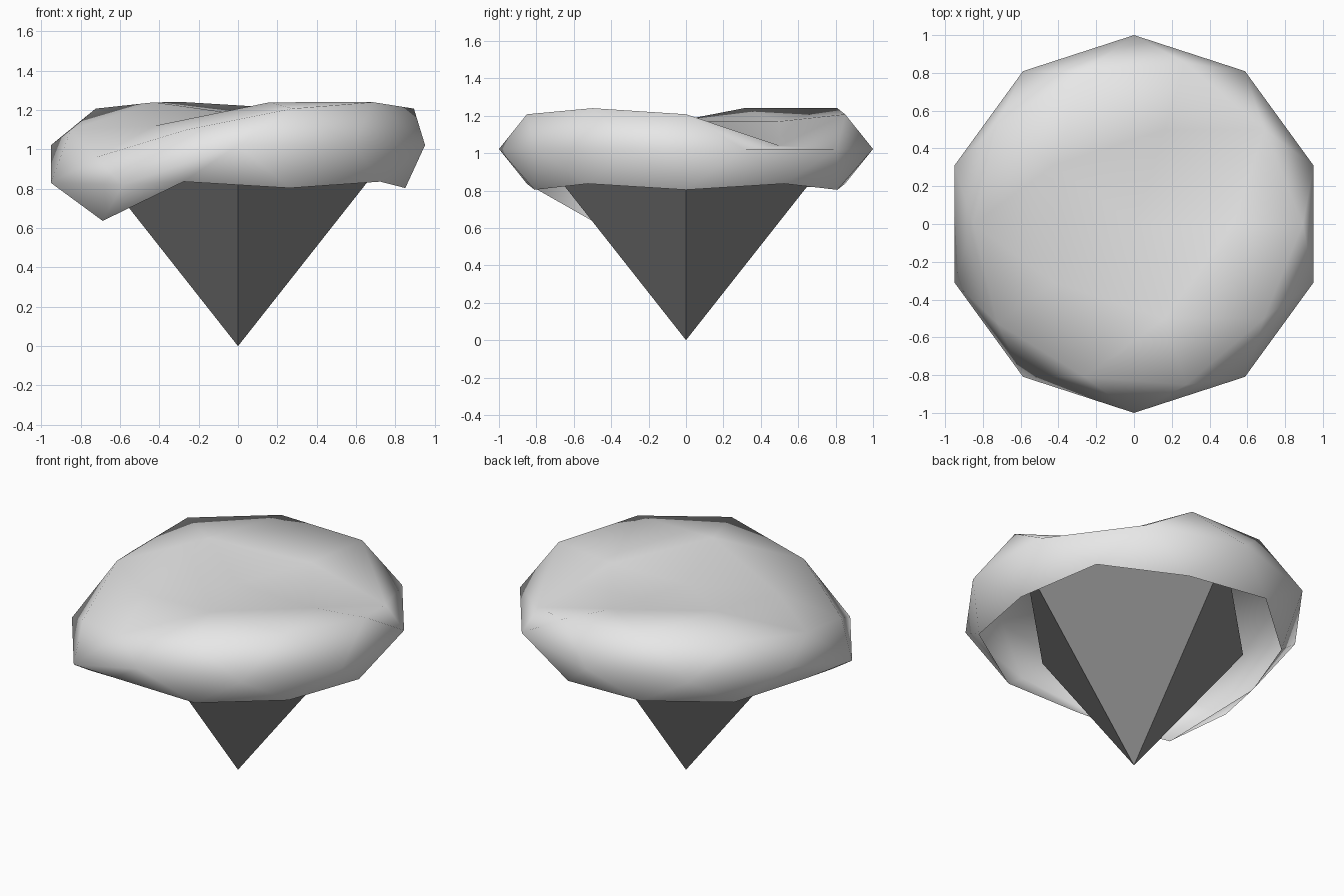
import bpy, bmesh, math

if "Cube" in bpy.data.objects:
    bpy.data.objects.remove(bpy.data.objects["Cube"])


def make_material(name, grey):
    m = bpy.data.materials.new(name)
    m.diffuse_color = (grey, grey, grey, 1)
    m.use_nodes = True
    m.node_tree.nodes["Principled BSDF"].inputs["Base Color"].default_value = m.diffuse_color
    return m


def add_object(name, bm, material):
    mesh = bpy.data.meshes.new(name)
    bm.to_mesh(mesh)
    bm.free()
    mesh.materials.append(material)
    ob = bpy.data.objects.new(name, mesh)
    bpy.context.collection.objects.link(ob)
    return ob


light_grey = make_material("light grey", 0.8)
dark_grey = make_material("dark grey", 0.25)

# Cap: flattened icosphere, open below with a ring of pointed teeth
MID, SQUASH = 1.022, 0.415
bm = bmesh.new()
bmesh.ops.create_icosphere(bm, subdivisions=2, radius=1.0)
bmesh.ops.delete(bm, geom=[v for v in bm.verts if v.co.z < -0.6], context='VERTS')

# Dented heights, keyed by ring and compass angle in degrees
POLE = 1.18
INNER = {0: 1.17, 72: 1.17, 144: 1.24, 216: 1.12, 288: 1.24}
OUTER = {36: 1.04, 180: 1.10, 216: 0.96, 252: 1.10}
EQUATOR = {198: 0.83, 234: 0.82}
TEETH = {216: 0.637}
for v in bm.verts:
    h = v.co.z
    a = round(math.degrees(math.atan2(v.co.y, v.co.x))) % 360
    z = MID + SQUASH * h
    if h > 0.95:
        z = POLE
    elif h > 0.7:
        z = INNER.get(a, z)
    elif h > 0.2:
        z = OUTER.get(a, z)
    elif h > -0.2:
        z = EQUATOR.get(a, z)
    else:
        z = TEETH.get(a, z)
    v.co.z = z
for f in bm.faces:
    f.smooth = True
add_object("cap", bm, light_grey)

# Base: four-sided pyramid standing on its tip, corners on the axes
R, H = 0.82, 1.04
bm = bmesh.new()
tip = bm.verts.new((0, 0, 0))
rim = [bm.verts.new((R * math.cos(i * math.pi / 2), R * math.sin(i * math.pi / 2), H))
       for i in range(4)]
for i in range(4):
    bm.faces.new((tip, rim[(i + 1) % 4], rim[i]))
bm.faces.new(rim)
bmesh.ops.recalc_face_normals(bm, faces=bm.faces[:])
add_object("pointed_base", bm, dark_grey)
